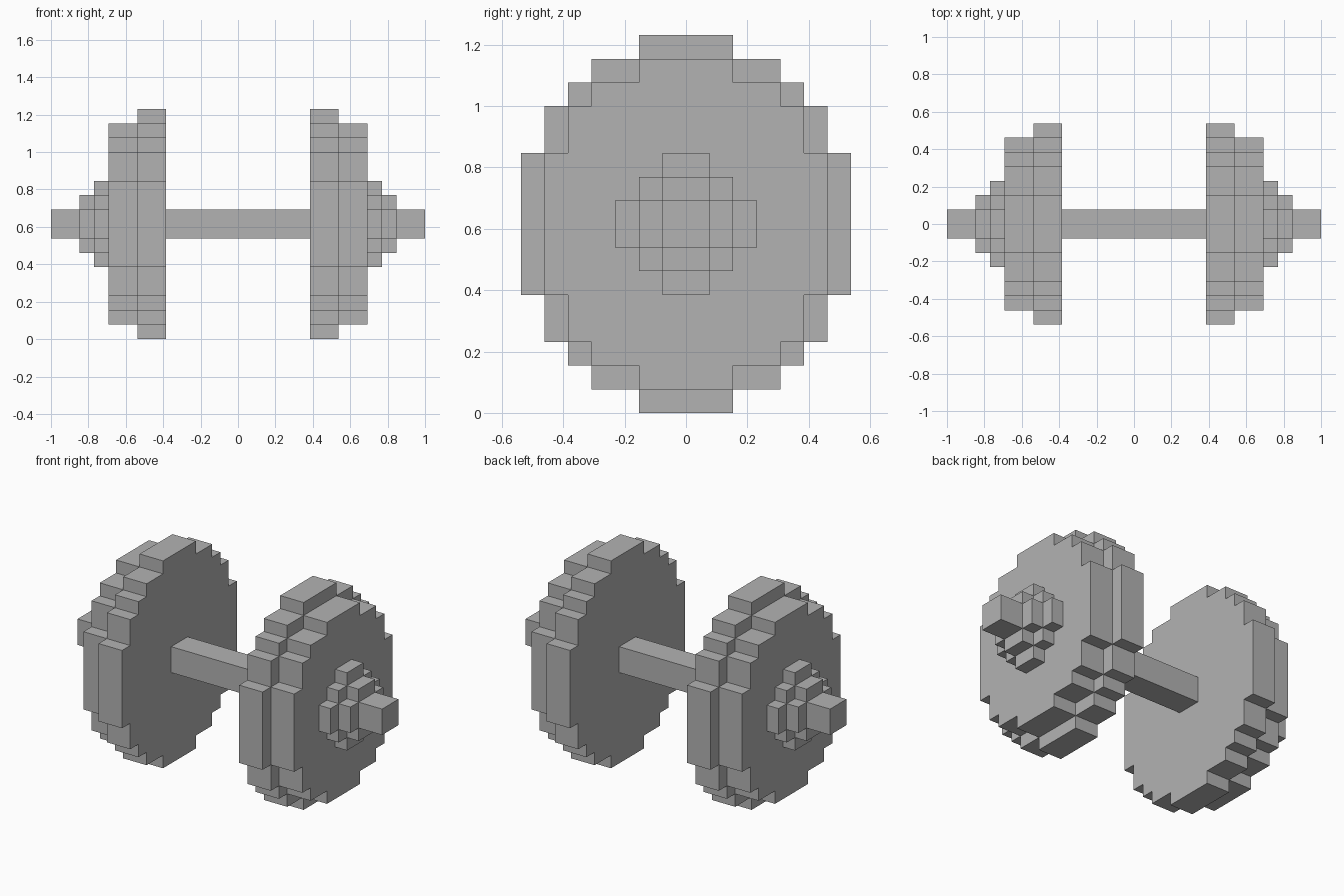
import bpy
import bmesh

default = bpy.data.objects.get("Cube")
if default:
    bpy.data.objects.remove(default, do_unlink=True)

U = 1 / 13          # size of one block
CENTRE_Z = 8 * U    # height of the bar axis

# Single steel grey material
steel = bpy.data.materials.new("steel_grey")
steel.use_nodes = True
GREY = (0.45, 0.45, 0.45, 1)
steel.diffuse_color = GREY
steel.node_tree.nodes["Principled BSDF"].inputs["Base Color"].default_value = GREY


def stepped_outline(steps):
    """Closed blocky outline from (half width, half height) steps, widest first."""
    quarter = []
    for i, (y, z) in enumerate(steps):
        if i:
            quarter.append((y, steps[i - 1][1]))
        quarter.append((y, z))
    mirror = [(-y, z) for y, z in reversed(quarter)]
    upper = quarter + mirror
    return upper + [(-y, -z) for y, z in upper]


def extrude_along_x(name, steps, x0, x1):
    """Solid with a stepped cross-section between two x positions, in blocks."""
    bm = bmesh.new()
    verts = [bm.verts.new((x0 * U, y * U, CENTRE_Z + z * U))
             for y, z in stepped_outline(steps)]
    cap = bm.faces.new(verts)
    result = bmesh.ops.extrude_face_region(bm, geom=[cap], use_keep_orig=True)
    moved = [v for v in result["geom"] if isinstance(v, bmesh.types.BMVert)]
    bmesh.ops.translate(bm, verts=moved, vec=((x1 - x0) * U, 0, 0))
    bmesh.ops.recalc_face_normals(bm, faces=bm.faces)
    mesh = bpy.data.meshes.new(name)
    bm.to_mesh(mesh)
    bm.free()
    mesh.materials.append(steel)
    obj = bpy.data.objects.new(name, mesh)
    bpy.context.collection.objects.link(obj)
    return obj


# Layers on each end: name, cross-section steps, inner and outer x
LAYERS = [
    ("large_plate", [(7, 3), (6, 5), (5, 6), (4, 7), (2, 8)], 5, 7),
    ("small_plate", [(6, 3), (5, 5), (4, 6), (2, 7)], 7, 9),
    ("inner_collar", [(3, 1), (2, 2), (1, 3)], 9, 10),
    ("outer_collar", [(2, 1), (1, 2)], 10, 11),
]

# Square bar through the whole length
extrude_along_x("bar", [(1, 1)], -13, 13)

# Weights and collars, mirrored to both ends
for side, sign in (("left", 1), ("right", -1)):
    for name, steps, inner, outer in LAYERS:
        extrude_along_x(f"{side}_{name}", steps, sign * inner, sign * outer)
